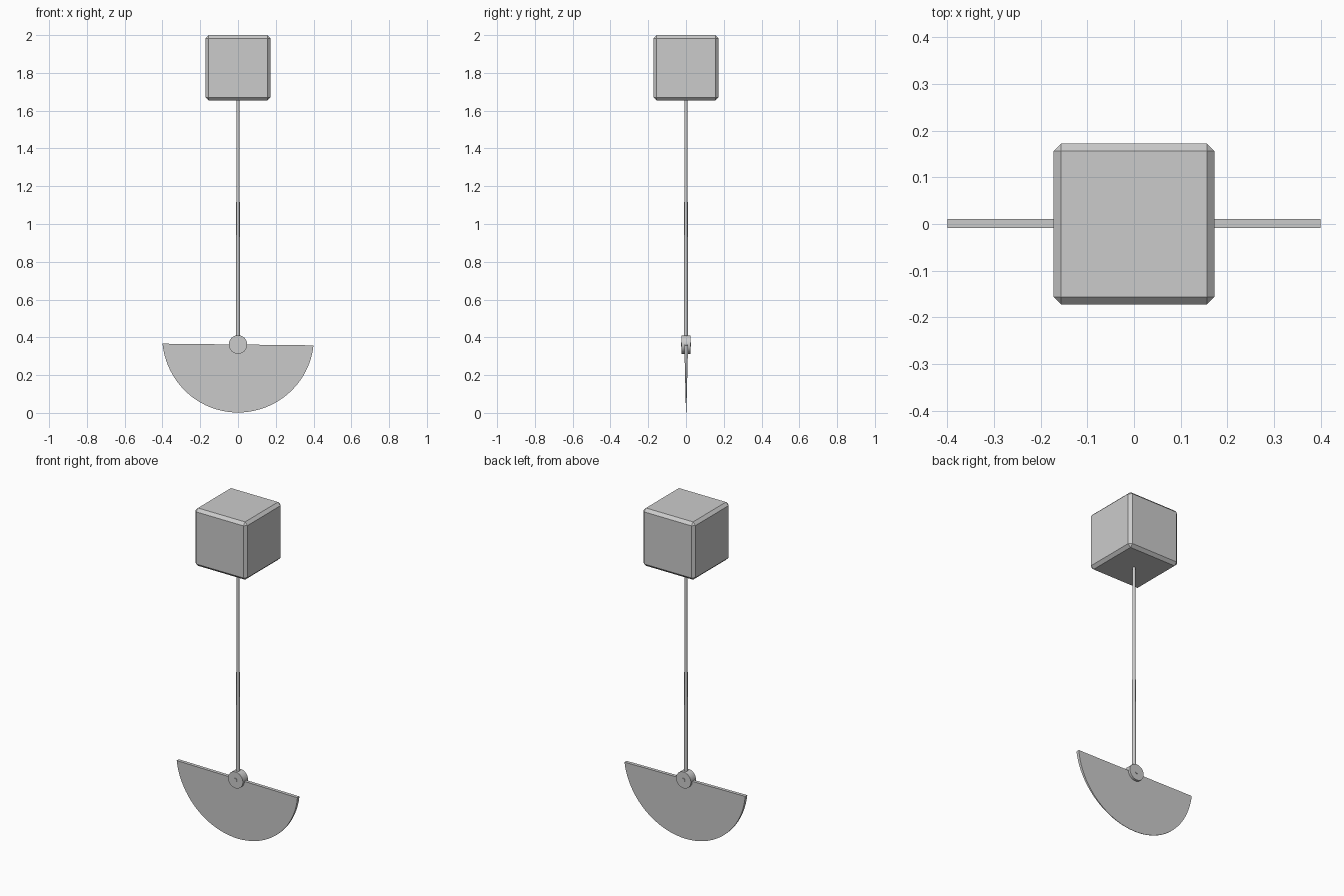
import bpy, bmesh, math
from mathutils import Matrix

if "Cube" in bpy.data.objects:
    bpy.data.objects.remove(bpy.data.objects["Cube"])


def finish(bm, name, angle=None):
    bmesh.ops.recalc_face_normals(bm, faces=bm.faces)
    me = bpy.data.meshes.new(name)
    bm.to_mesh(me)
    bm.free()
    ob = bpy.data.objects.new(name, me)
    bpy.context.collection.objects.link(ob)
    if angle:
        bpy.ops.object.select_all(action='DESELECT')
        ob.select_set(True)
        bpy.context.view_layer.objects.active = ob
        bpy.ops.object.shade_smooth_by_angle(angle=math.radians(angle))
    return ob


def cylinder(name, r1, r2, depth, loc, sides, axis='Z'):
    bm = bmesh.new()
    rot = Matrix.Rotation(math.pi / 2, 4, 'X') if axis == 'Y' else Matrix()
    bmesh.ops.create_cone(bm, cap_ends=True, segments=sides, radius1=r1, radius2=r2,
                          depth=depth, matrix=Matrix.Translation(loc) @ rot)
    return finish(bm, name, 35)


# chamfered cube weight / handle
bm = bmesh.new()
bmesh.ops.create_cube(bm, size=0.346, matrix=Matrix.Translation((0, 0, 1.827)))
bmesh.ops.bevel(bm, geom=bm.edges[:], offset=0.017, segments=1, affect='EDGES')
finish(bm, "head_block")

# slim shaft
cylinder("shaft", 0.011, 0.008, 1.31, (0, 0, 1.015), 12)

# hub with pin at the pivot
cylinder("pivot_hub", 0.049, 0.049, 0.048, (0, 0, 0.362), 32, 'Y')
cylinder("pivot_pin", 0.011, 0.011, 0.054, (0, 0, 0.362), 16, 'Y')

# half-round blade: thick along the straight top, thinning to the bottom rim
R, CZ, STEPS, TOP = 0.402, 0.404, 40, 0.362
a0 = math.asin((CZ - TOP) / R)
bm = bmesh.new()
sides = []
for s in (-1, 1):
    ring = []
    for i in range(STEPS + 1):
        a = math.pi + a0 + (math.pi - 2 * a0) * i / STEPS
        x, z = R * math.cos(a), CZ + R * math.sin(a)
        half = 0.001 + 0.009 * max(0, z) / TOP
        tilt = -0.011 * x * max(0, z) / TOP      # top edge leans slightly
        ring.append(bm.verts.new((x, 0.001 + s * half, z + tilt)))
    sides.append(ring)
    bm.faces.new(ring)
for i in range(STEPS + 1):
    j = (i + 1) % (STEPS + 1)
    bm.faces.new((sides[0][i], sides[0][j], sides[1][j], sides[1][i]))
finish(bm, "blade", 30)
